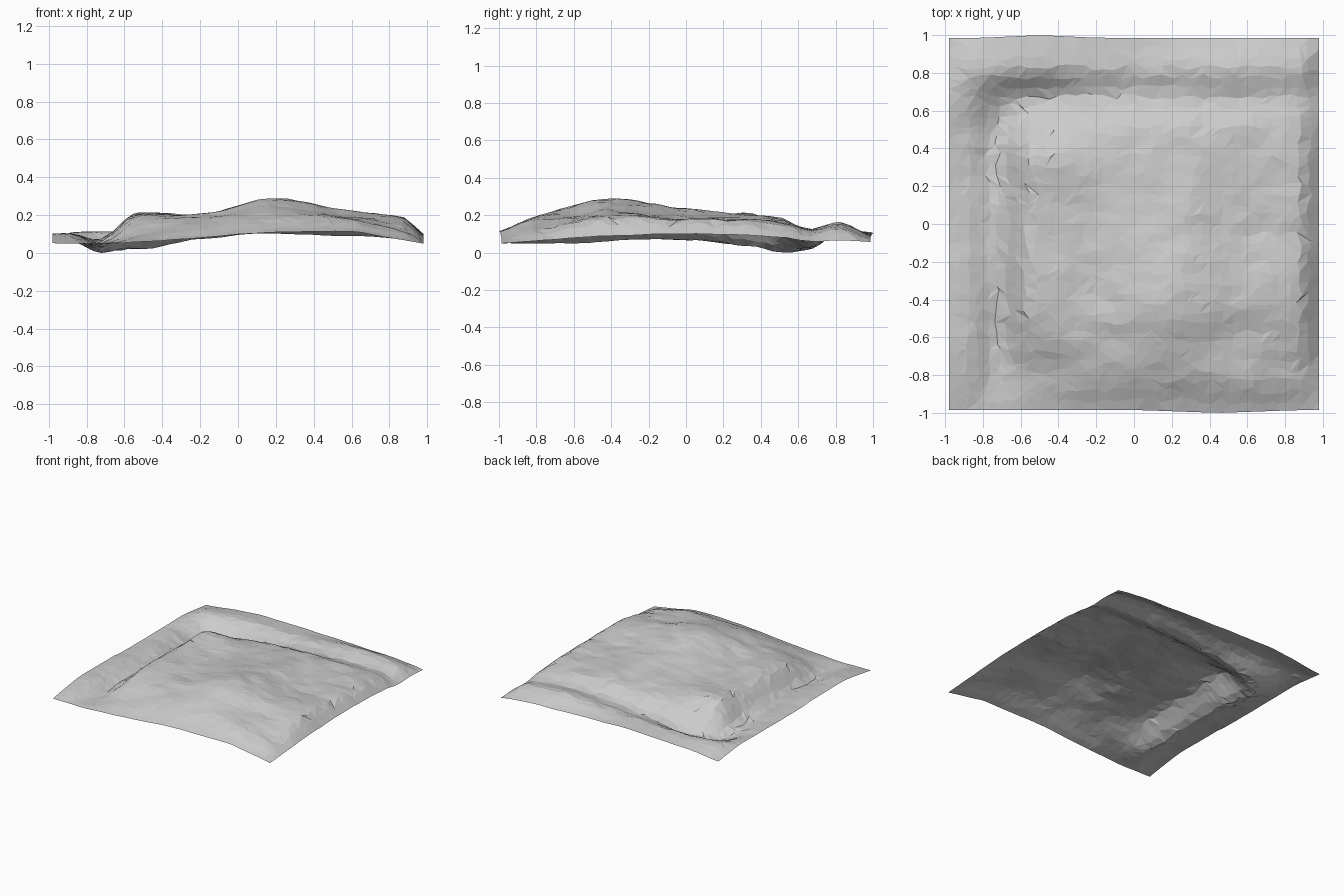
import bpy, bmesh, random
from mathutils import Vector, noise

if "Cube" in bpy.data.objects:
    bpy.data.objects.remove(bpy.data.objects["Cube"])

random.seed(4)

# Coarse height map of the terrain: rows run front to back, columns left to right
XS = [-.98, -.87, -.72, -.55, -.2, .2, .6, .88, .98]
YS = [-.985, -.8, -.6, -.4, 0, .38, .52, .66, .82, .985]
HEIGHTS = [
    [.060, .060, .055, .065, .09, .120, .12, .075, .060],
    [.090, .095, .060, .10, .16, .20, .19, .12, .070],
    [.11, .11, .065, .17, .20, .26, .20, .17, .090],
    [.11, .11, .075, .21, .21, .300, .23, .19, .10],
    [.10, .10, .085, .20, .20, .245, .19, .185, .11],
    [.10, .080, .035, .20, .195, .205, .19, .175, .10],
    [.10, .070, .012, .10, .165, .19, .18, .155, .090],
    [.10, .090, .040, .030, .075, .12, .13, .115, .070],
    [.09, .12, .12, .13, .13, .15, .165, .14, .075],
    [.07, .08, .10, .11, .12, .11, .10, .08, .065],
]


def slope(a, b, i):
    lo, hi = max(i - 1, 0), min(i + 1, len(a) - 1)
    return (b[hi] - b[lo]) / (a[hi] - a[lo])


def spline(a, b, t):
    """Smooth interpolation of values b at stations a."""
    i = 0
    while i < len(a) - 2 and t > a[i + 1]:
        i += 1
    h = a[i + 1] - a[i]
    u = min(max((t - a[i]) / h, 0), 1)
    m0, m1 = slope(a, b, i) * h * .8, slope(a, b, i + 1) * h * .8
    return ((2*u**3 - 3*u**2 + 1) * b[i] + (u**3 - 2*u**2 + u) * m0
            + (3*u**2 - 2*u**3) * b[i + 1] + (u**3 - u**2) * m1)


def height(x, y):
    z = spline(YS, [spline(XS, row, x) for row in HEIGHTS], y)
    edge = min(1, 6 * (1 - max(abs(x), abs(y))))
    rough = .009 * noise.noise(Vector((x * 3, y * 6, 1.7)))
    rough += .010 * noise.noise(Vector((x * 8, y * 11, 5.3)))
    return z + rough * (.3 + .7 * edge)


# Jittered grid of flat facets
N = 38
bm = bmesh.new()
bmesh.ops.create_grid(bm, x_segments=N, y_segments=N, size=.98)
cell = 1.96 / N
for v in bm.verts:
    x, y = v.co.x, v.co.y
    if abs(x) < .979:
        x += random.uniform(-.33, .33) * cell
    if abs(y) < .979:
        y += random.uniform(-.33, .33) * cell
    z = height(x, y * 1.005)
    # slightly bowed front and back edges
    y *= 1.006
    if y > .9:
        y += .014 * max(0, 1 - abs(x + .5) / .3) * (y - .9) / .085
    elif y < -.9:
        y += .014 * max(0, 1 - abs(x - .45) / .4) * (y + .9) / .085
    v.co = (x, y, z)

# Random diagonals give the uneven triangulated look
for f in list(bm.faces):
    vs = list(f.verts)
    k = random.randint(0, 1)
    bmesh.utils.face_split(f, vs[k], vs[k + 2])

# Rest the lowest point on the ground
low = min(v.co.z for v in bm.verts)
for v in bm.verts:
    v.co.z -= low
bmesh.ops.recalc_face_normals(bm, faces=bm.faces)
bm.normal_update()
if sum(f.normal.z for f in bm.faces) < 0:
    bmesh.ops.reverse_faces(bm, faces=bm.faces)

mesh = bpy.data.meshes.new("terrain")
bm.to_mesh(mesh)
bm.free()
terrain = bpy.data.objects.new("terrain", mesh)
bpy.context.collection.objects.link(terrain)
